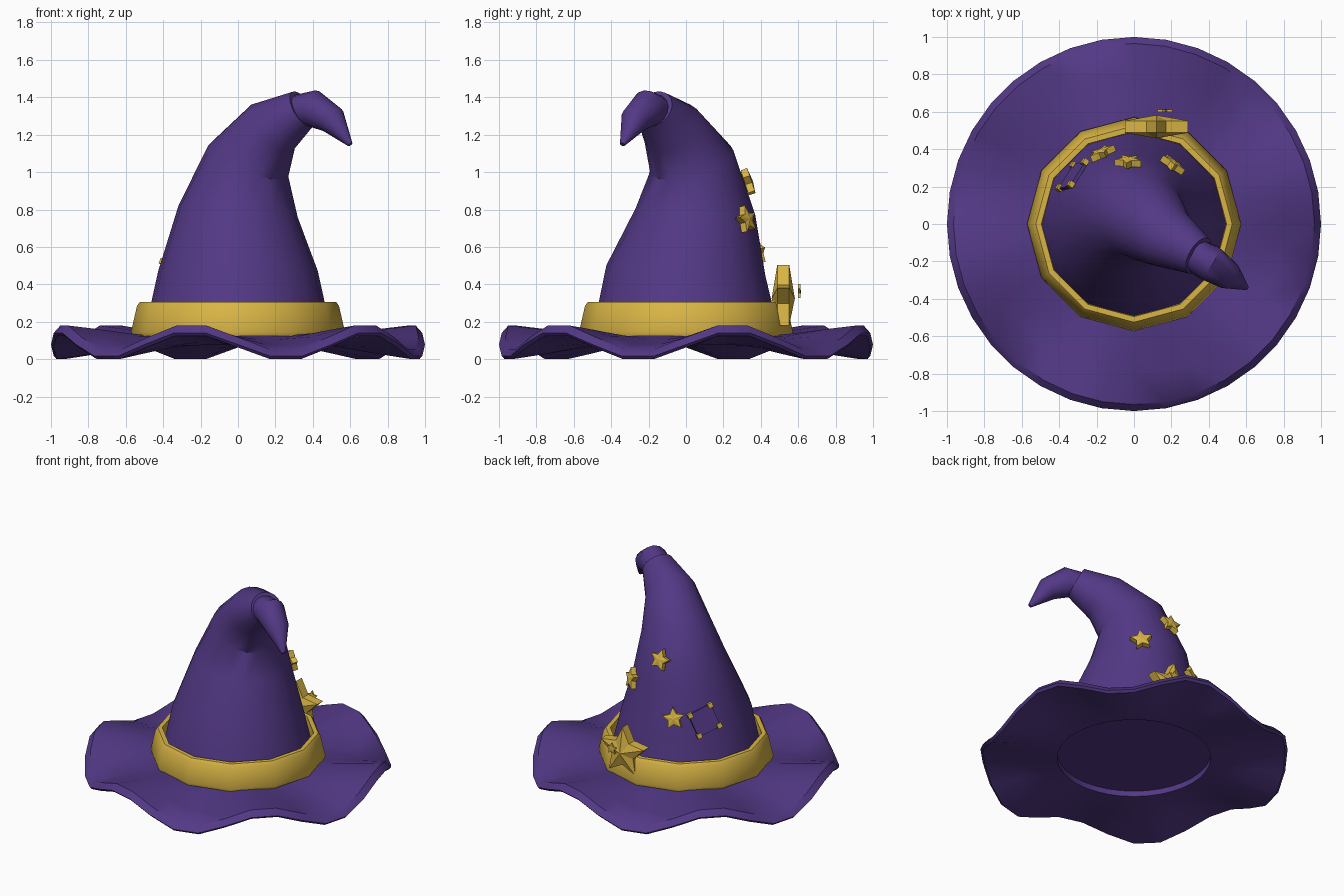
import bpy, bmesh
from math import sin, cos, pi, radians
from mathutils import Vector, Matrix

cube = bpy.data.objects.get("Cube")
if cube:
    bpy.data.objects.remove(cube, do_unlink=True)


def material(name, rgb):
    m = bpy.data.materials.new(name)
    m.use_nodes = True
    m.diffuse_color = (*rgb, 1)
    bsdf = next(n for n in m.node_tree.nodes if n.type == 'BSDF_PRINCIPLED')
    bsdf.inputs["Base Color"].default_value = (*rgb, 1)
    return m


PURPLE = material("purple felt", (0.085, 0.04, 0.235))
GOLD = material("gold", (0.69, 0.46, 0.06))


def finish(name, bm, mat, smooth=None):
    bmesh.ops.recalc_face_normals(bm, faces=bm.faces[:])
    me = bpy.data.meshes.new(name)
    bm.to_mesh(me)
    bm.free()
    me.materials.append(mat)
    ob = bpy.data.objects.new(name, me)
    bpy.context.collection.objects.link(ob)
    if smooth:
        bpy.ops.object.select_all(action='DESELECT')
        ob.select_set(True)
        bpy.context.view_layer.objects.active = ob
        bpy.ops.object.shade_smooth_by_angle(angle=radians(smooth))
    return ob


def loft(name, rings, mat, smooth, closed=False):
    """Skin a list of point rings; either capped or joined end to start."""
    bm = bmesh.new()
    loops = [[bm.verts.new(p) for p in ring] for ring in rings]
    n = len(loops[0])
    pairs = list(zip(loops, loops[1:])) + ([(loops[-1], loops[0])] if closed else [])
    for a, b in pairs:
        for i in range(n):
            j = (i + 1) % n
            bm.faces.new((a[i], a[j], b[j], b[i]))
    if not closed:
        bm.faces.new(loops[0])
        bm.faces.new(loops[-1])
    return finish(name, bm, mat, smooth)


def tube(name, stations, sides):
    """Bent cone: stations are (x, y, z, radius) along its centre line."""
    pts = [Vector(s[:3]) for s in stations]
    rings = []
    for k, p in enumerate(pts):
        t = pts[min(k + 1, len(pts) - 1)] - pts[max(k - 1, 0)]
        if k == 0 and t.z > abs(t.x) + abs(t.y):
            t = Vector((0, 0, 1))
        t.normalize()
        q = Vector((0, 0, 1)).rotation_difference(t)
        r = stations[k][3]
        rings.append([p + q @ Vector((r * cos(2 * pi * i / sides), r * sin(2 * pi * i / sides), 0))
                      for i in range(sides)])
    return loft(name, rings, PURPLE, 40)


def revolve(name, profile, sides, mat, smooth, wave=lambda r, a: 0):
    rings = [[(r * cos(a), r * sin(a), z + wave(r, a))
              for a in (2 * pi * i / sides for i in range(sides))] for r, z in profile]
    return loft(name, rings, mat, smooth, closed=True)


def facing(pos, normal, spin=0):
    """Local x = right, y = up, z = outward along the normal."""
    n = Vector(normal).normalized()
    right = Vector((0, 0, 1)).cross(n).normalized()
    rot = Matrix((right, n.cross(right), n)).transposed().to_4x4()
    return Matrix.Translation(pos) @ rot @ Matrix.Rotation(radians(spin), 4, 'Z')


def star(name, pos, normal, radius, half, bulge, spin=0):
    bm = bmesh.new()
    sides = []
    for s in (1, -1):
        rim = []
        for i in range(10):
            r = radius * (0.5 if i % 2 else 1)
            a = pi / 2 + i * pi / 5
            rim.append(bm.verts.new((r * cos(a), r * sin(a), s * half)))
        mid = bm.verts.new((0, 0, s * bulge))
        for i in range(10):
            bm.faces.new((mid, rim[i], rim[(i + 1) % 10]))
        sides.append(rim)
    a, b = sides
    for i in range(10):
        j = (i + 1) % 10
        bm.faces.new((a[i], b[i], b[j], a[j]))
    bm.transform(facing(pos, normal, spin))
    return finish(name, bm, GOLD)


def box(name, matrix, offset, size, mat):
    bm = bmesh.new()
    bmesh.ops.create_cube(bm, size=1)
    bm.transform(matrix @ Matrix.Translation(offset) @ Matrix.Diagonal((*size, 1)))
    return finish(name, bm, mat)


# Wavy brim with a slanted rim
revolve("brim",
        [(0.5, 0.125), (0.62, 0.122), (0.8, 0.12), (0.965, 0.117),
         (1.0, 0.078), (0.985, 0.0625), (0.8, 0.068), (0.62, 0.072), (0.5, 0.075)],
        36, PURPLE, 40, lambda r, a: 0.072 * min(1, (r - 0.5) / 0.46) * sin(6 * a))

# Bent crown and its drooping tip
tube("crown", [(0, 0, 0.115, 0.505), (0, 0, 0.47, 0.427), (0, 0.05, 0.79, 0.32),
               (0.055, 0.03, 1.06, 0.23), (0.18, -0.075, 1.235, 0.167),
               (0.345, -0.17, 1.337, 0.107)], 20)
tube("crown_tip", [(0.325, -0.165, 1.325, 0.09), (0.4, -0.205, 1.34, 0.1),
                   (0.505, -0.275, 1.278, 0.077), (0.6, -0.34, 1.148, 0.014)], 14)

# Twelve-sided hat band
revolve("band", [(0.49, 0.13), (0.565, 0.125), (0.572, 0.145), (0.54, 0.285),
                 (0.525, 0.305), (0.495, 0.305)], 12, GOLD, 35)

# Large star on the band, with a small one in front of it
star("band_star", (0.12, 0.52, 0.325), (0, 1, 0), 0.178, 0.032, 0.062)
star("small_charm", (0.165, 0.606, 0.36), (0, 1, 0), 0.042, 0.006, 0.008)

# Stars scattered over the back of the crown
for name, pos, normal, spin in (
        ("low_star", (-0.17, 0.38, 0.58), (-0.4, 0.9, 0.25), 8),
        ("high_star", (-0.03, 0.333, 0.945), (0, 0.95, 0.32), -8),
        ("side_star", (0.205, 0.32, 0.745), (0.58, 0.81, 0.2), 10)):
    star(name, pos, normal, 0.075, 0.018, 0.026, spin)

# Sewn patch with a gold stitch at each corner
frame = facing((-0.325, 0.257, 0.56), (-0.78, 0.6, 0.27), 20)
box("patch", frame, (0, 0, 0), (0.165, 0.165, 0.02), PURPLE)
for sx in (-1, 1):
    for sy in (-1, 1):
        box("patch_stitch", frame, (sx * 0.075, sy * 0.075, 0.008), (0.032, 0.032, 0.03), GOLD)
